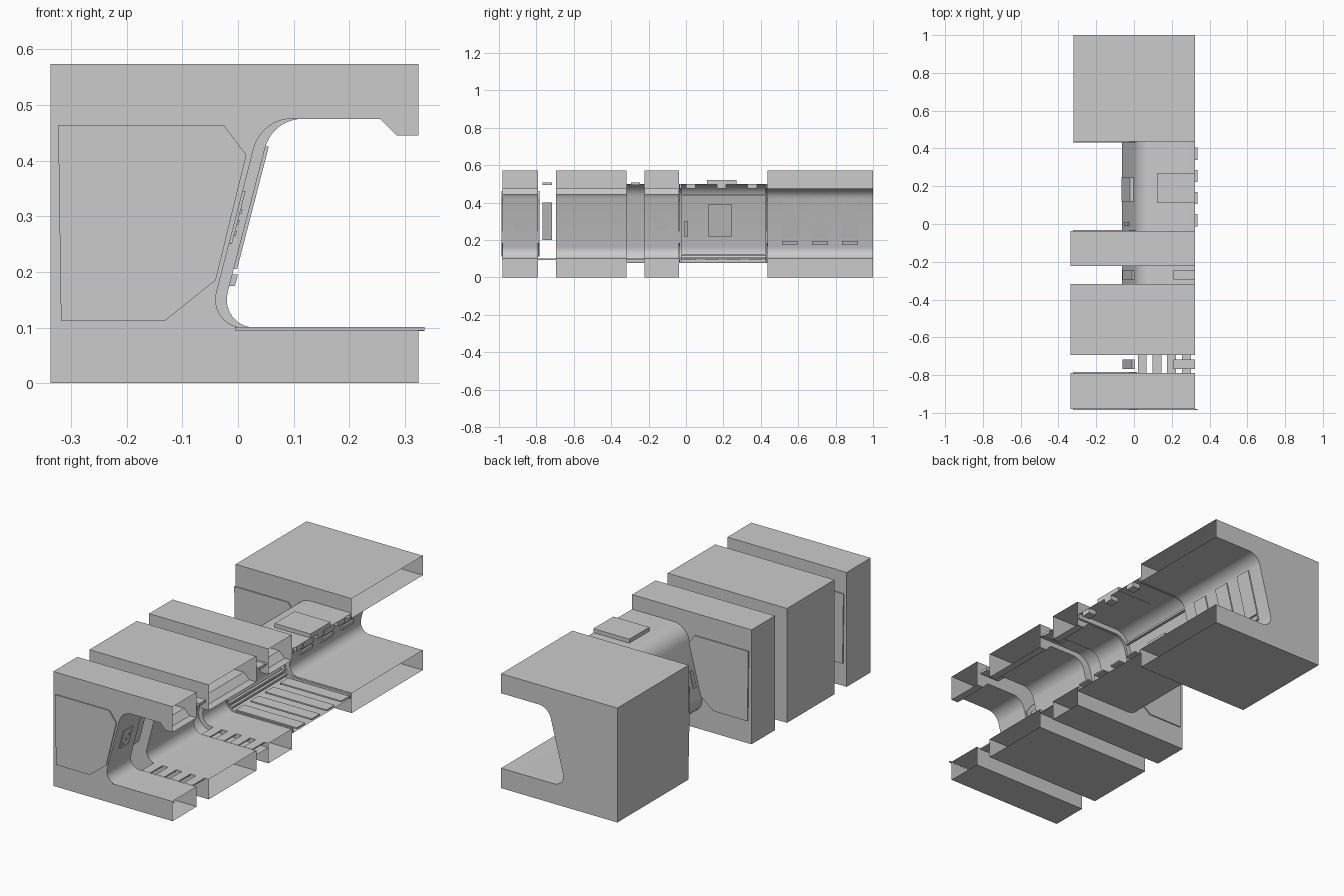
import bpy, math
from mathutils import Vector

if "Cube" in bpy.data.objects:
    bpy.data.objects.remove(bpy.data.objects["Cube"])

XR = 0.324                      # open right-hand end of the modules
SLOPE = 0.259                   # lean of the inner wall (dx / dz)
TILT = math.atan(SLOPE)


def finish(name, verts, faces):
    me = bpy.data.meshes.new(name)
    me.from_pydata(verts, [], faces)
    me.polygons.foreach_set("use_smooth", [True] * len(me.polygons))
    me.set_sharp_from_angle(angle=math.radians(25))
    ob = bpy.data.objects.new(name, me)
    bpy.context.collection.objects.link(ob)
    return ob


def fillet(prev, corner, nxt, r, n=10):
    """Arc points rounding a corner, ordered from prev to nxt."""
    c = Vector(corner)
    a, b = (Vector(prev) - c).normalized(), (Vector(nxt) - c).normalized()
    half = a.angle(b) / 2
    centre = c + (a + b).normalized() * (r / math.sin(half))
    t = r / math.tan(half)
    p, q = c + a * t - centre, c + b * t - centre
    sweep = math.pi - 2 * half
    return [tuple(centre + (p * math.sin((1 - i / n) * sweep) + q * math.sin(i / n * sweep))
                  / math.sin(sweep)) for i in range(n + 1)]


def wall_x(z, dx=0.0):
    return 0.048 + SLOPE * (z - 0.42) + dx


def inner_curve(dx, zt=0.475, zb=0.1, rt=0.07, rb=0.05):
    """Rounded opening from the ceiling, down the leaning wall, to the floor."""
    top, bot = (wall_x(zt, dx), zt), (wall_x(zb, dx), zb)
    return fillet((XR, zt), top, bot, rt) + fillet(top, bot, (XR, zb), rb)


def prism(name, pts, y0, y1, open_right=False):
    """Extrude an x/z outline along y, optionally leaving the right end open."""
    n = len(pts)
    verts = [(x, y0, z) for x, z in pts] + [(x, y1, z) for x, z in pts]
    faces = [tuple(range(n)), tuple(reversed(range(n, 2 * n)))]
    for i in range(n):
        j = (i + 1) % n
        if open_right and pts[i][0] > XR - 1e-4 and pts[j][0] > XR - 1e-4:
            continue
        faces.append((j, i, i + n, j + n))
    return finish(name, verts, faces)


def sheet(name, pts, y0, y1):
    n = len(pts)
    verts = [(x, y, z) for y in (y0, y1) for x, z in pts]
    return finish(name, verts, [(i, i + 1, i + 1 + n, i + n) for i in range(n - 1)])


def box(name, x0, x1, y0, y1, z0, z1):
    return prism(name, [(x0, z0), (x1, z0), (x1, z1), (x0, z1)], y0, y1)


def wall_box(name, y0, y1, z0, z1, dx, back, front):
    """Slab lying along the leaning wall."""
    pts = [(wall_x(z0, dx) - back, z0), (wall_x(z0, dx) + front, z0),
           (wall_x(z1, dx) + front, z1), (wall_x(z1, dx) - back, z1)]
    return prism(name, pts, y0, y1)


def module(name, y0, y1, dx, xl, lip):
    """C-shaped hollow block."""
    pts = [(xl, 0), (xl, 0.573), (XR, 0.573)]
    pts += [(XR, 0.445), (0.285, 0.445), (0.255, 0.475)] if lip else [(XR, 0.475)]
    pts += inner_curve(dx) + [(XR, 0.1), (XR, 0)]
    prism(name, pts, y0, y1, open_right=True)


DEEP = -0.02
# Main modules
module("front_module", -0.98, -0.79, DEEP, -0.337, True)
module("wide_module", -0.694, -0.318, 0, -0.337, True)
module("narrow_module", -0.222, -0.037, DEEP, -0.337, True)
module("rear_module", 0.437, 1.0, 0, -0.32, False)

# Raised side panels on module ends
PANEL = [(-0.323, 0.463), (-0.025, 0.463), (0.015, 0.41),
         (-0.04, 0.185), (-0.13, 0.113), (-0.318, 0.113)]
for i, (y, d) in enumerate([(-0.98, -1), (-0.79, 1), (-0.694, 1), (-0.037, 1), (0.437, -1)]):
    prism(f"side_panel_{i}", PANEL, *sorted((y, y + d * 0.006)))

# Thin shells linking the modules
SHELL = [(XR, 0.5)] + inner_curve(-0.043, 0.5, 0.078, 0.09, 0.07) + [(XR, 0.078)]
sheet("gap_shell", SHELL, -0.318, -0.222)
sheet("middle_shell", SHELL, -0.037, 0.437)

# Inner ribs at the ends of the middle shell
INNER = [(XR, 0.475)] + inner_curve(DEEP) + [(XR, 0.1)]
for i, y in enumerate((-0.034, 0.424)):
    prism(f"shell_rib_{i}", SHELL + INNER[::-1], y, y + 0.01)

# Rails along the middle wall
for i, (x, z) in enumerate([(-0.05, 0.115), (-0.04, 0.098), (0.02, 0.435)]):
    box(f"wall_rail_{i}", x, x + 0.014, -0.024, 0.424, z, z + 0.01)

# Floor planks and ceiling clips of the middle section
for i in range(4):
    y = -0.012 + i * 0.117
    box(f"floor_plank_{i}", -0.005, 0.335, y, y + 0.065, 0.094, 0.101)
for i in range(3):
    y = 0.0 + i * 0.165
    box(f"ceiling_clip_{i}", 0.28, XR, y, y + 0.05, 0.475, 0.499)

# Middle equipment boxes
wall_box("middle_wall_box", 0.118, 0.245, 0.22, 0.39, -0.04, 0.022, 0.014)
wall_box("middle_wall_switch", -0.01, 0.01, 0.22, 0.3, -0.04, 0.008, 0.006)
box("middle_roof_box", 0.125, XR, 0.112, 0.27, 0.497, 0.52)

# Floor bars and lights in the two narrow gaps
for g, (y0, y1) in enumerate([(-0.79, -0.694), (-0.318, -0.222)]):
    for i in range(4):
        x = 0.02 + i * 0.078
        box(f"floor_bar_{g}_{i}", x, x + 0.047, y0, y1, 0.094, 0.101)
    yc = (y0 + y1) / 2
    wall_box(f"gap_wall_light_{g}", yc - 0.025, yc + 0.025, 0.2, 0.4, -0.045, 0.008, 0.008)
    box(f"gap_ceiling_light_{g}", 0.21, XR, yc - 0.025, yc + 0.025, 0.494, 0.508)

# Small wall screens with buttons
for i, yc in enumerate((-0.885, -0.13)):
    wall_box(f"wall_screen_{i}", yc - 0.035, yc + 0.035, 0.25, 0.345, DEEP, 0.001, 0.005)
    for j in range(3):
        y = yc - 0.022 + j * 0.018
        wall_box(f"screen_button_{i}_{j}", y, y + 0.008, 0.265 + j * 0.02, 0.273 + j * 0.02,
                 DEEP, 0, 0.008)

# Vertical slats on the rear module wall
for i in range(3):
    y = 0.512 + i * 0.161
    wall_box(f"rear_slat_{i}", y, y + 0.085, 0.205, 0.425, 0, 0.001, 0.006)
    wall_box(f"rear_slat_foot_{i}", y, y + 0.085, 0.175, 0.195, 0, 0.001, 0.01)

# Front floor edge strip
box("front_floor_strip", -0.005, 0.335, -0.985, -0.979, 0.095, 0.101)
